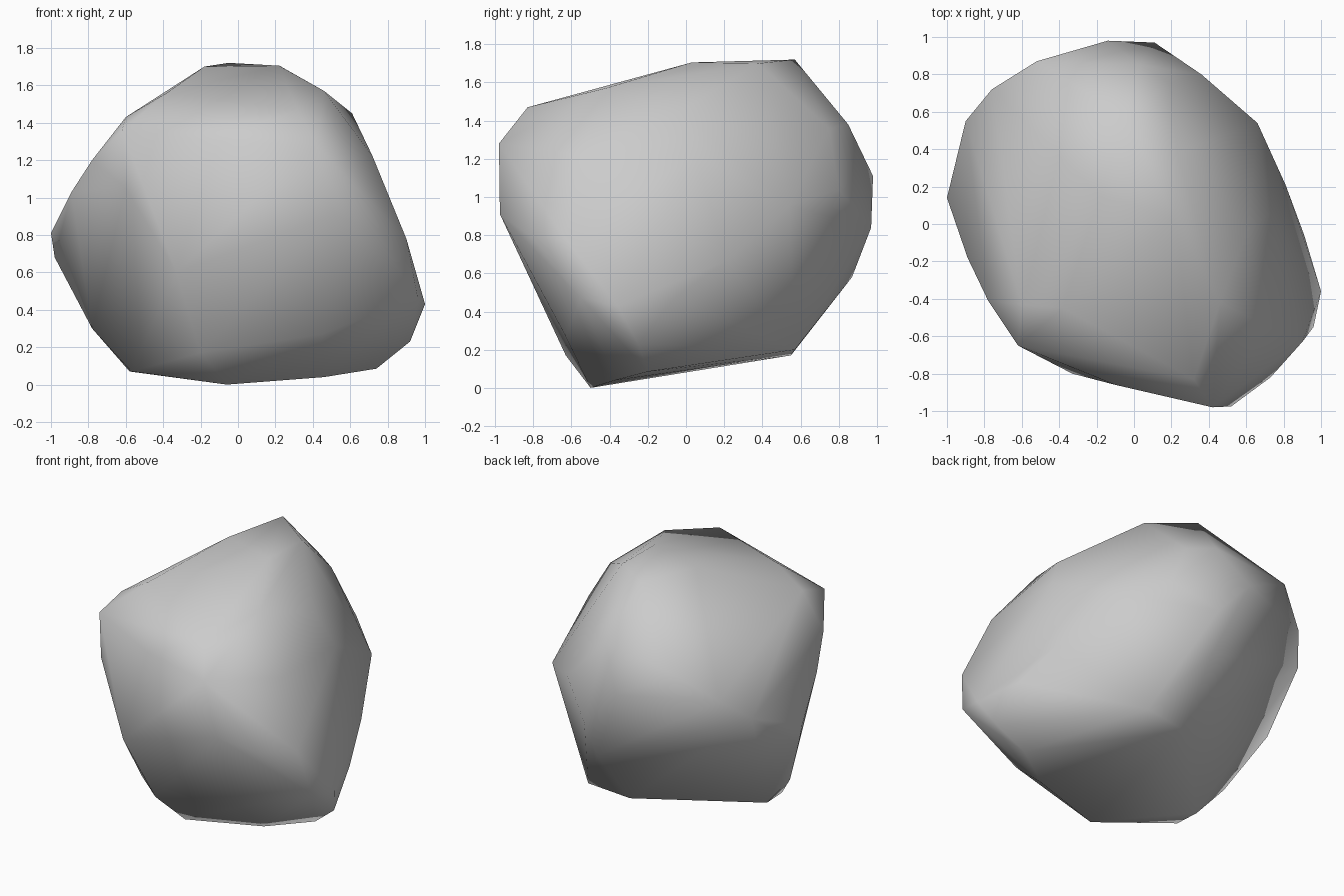
import bpy, bmesh

# Worn corners of the boulder, grouped in rings from the top down
crown = [(-.05, .57, 1.72), (.23, .38, 1.70), (.22, .03, 1.705), (-.18, .15, 1.70),
         (-.38, -.45, 1.56), (.46, -.42, 1.57), (.32, -.83, 1.47)]
shoulder = [(-.60, -.43, 1.43), (.61, -.03, 1.45), (.72, .05, 1.22), (.72, -.55, 1.22),
            (.03, .85, 1.38), (.20, .75, 1.36), (-.52, .87, 1.31), (-.62, -.65, 1.36),
            (-.78, -.41, 1.20), (-.10, -.86, 1.30), (.42, -.98, 1.28), (-.76, .72, 1.13)]
waist = [(-.14, .98, 1.11), (.36, .80, 1.04), (.66, .54, .955), (.11, .97, .84),
         (.81, .21, .665), (.90, -.63, .78), (.73, -.82, .80), (.52, -.975, .91),
         (-.60, -.66, 1.05), (-.89, -.18, 1.03), (-1, .14, .81), (-.98, .15, .68),
         (-.90, .55, .98)]
skirt = [(.08, .87, .58), (.91, -.06, .47), (1, -.36, .43), (.96, -.55, .47),
         (-.33, -.80, .60), (-.78, -.04, .30), (.45, -.63, .27), (.92, -.25, .23)]
foot = [(.36, .57, .20), (.05, .55, .17), (-.20, -.63, .17), (.74, -.20, .085),
        (.46, -.37, .04), (-.06, -.50, 0), (-.57, -.25, .07), (-.58, -.07, .07)]

# Wrap the rings in one convex skin
bm = bmesh.new()
for ring in (crown, shoulder, waist, skirt, foot):
    for p in ring:
        bm.verts.new(p)
bmesh.ops.convex_hull(bm, input=bm.verts[:])
bmesh.ops.delete(bm, geom=[v for v in bm.verts if not v.link_faces], context='VERTS')
bmesh.ops.recalc_face_normals(bm, faces=bm.faces[:])
for f in bm.faces:
    f.smooth = True

mesh = bpy.data.meshes.new("boulder")
bm.to_mesh(mesh)
bm.free()
bpy.context.collection.objects.link(bpy.data.objects.new("boulder", mesh))
